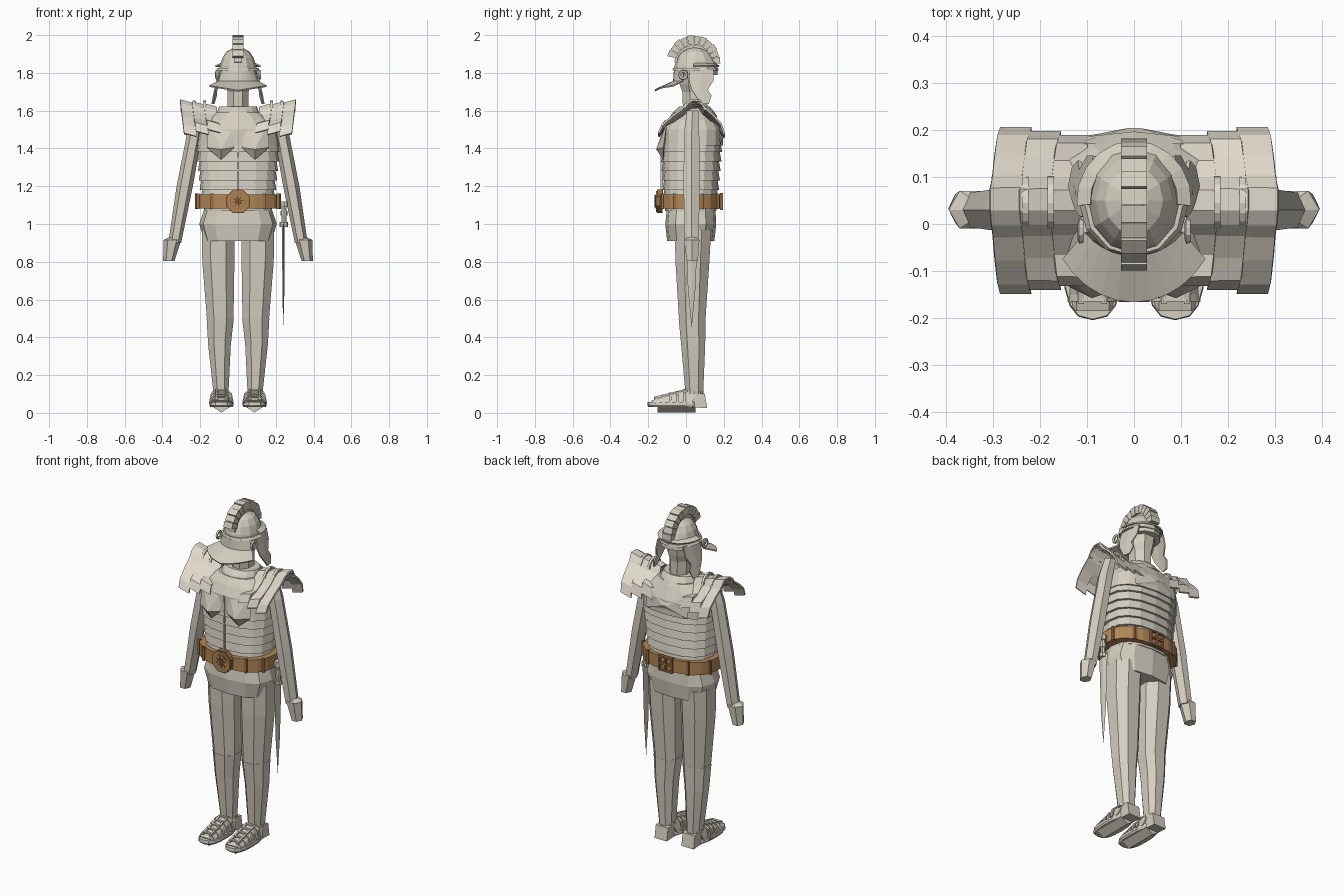
import bpy, bmesh
from math import sin, cos, pi, radians, copysign
from mathutils import Vector

if "Cube" in bpy.data.objects:
    bpy.data.objects.remove(bpy.data.objects["Cube"])


def material(name, rgb):
    mat = bpy.data.materials.new(name)
    mat.use_nodes = True
    color = (*rgb, 1)
    mat.diffuse_color = color
    mat.node_tree.nodes["Principled BSDF"].inputs["Base Color"].default_value = color
    return mat


STONE = material("pale stone", (.66, .62, .53))
LIGHT = material("light stone", (.74, .69, .60))
LEATHER = material("belt leather", (.45, .24, .095))
BROWN = material("brown leather", (.32, .16, .06))
DARK = material("dark leather", (.17, .08, .03))


def finish(name, bm, mat, thick=0):
    bmesh.ops.recalc_face_normals(bm, faces=bm.faces)
    mesh = bpy.data.meshes.new(name)
    bm.to_mesh(mesh)
    bm.free()
    mesh.materials.append(mat)
    obj = bpy.data.objects.new(name, mesh)
    bpy.context.collection.objects.link(obj)
    if thick:
        solid = obj.modifiers.new("thickness", "SOLIDIFY")
        solid.thickness = thick
        solid.offset = 0
    return obj


def skin(name, rows, mat=STONE, closed=False, caps=False, thick=0):
    """Quads between successive rows of points."""
    bm = bmesh.new()
    grid = [[bm.verts.new(p) for p in row] for row in rows]
    count = len(grid[0])
    for low, high in zip(grid, grid[1:]):
        for i in range(count if closed else count - 1):
            j = (i + 1) % count
            bm.faces.new((low[i], low[j], high[j], high[i]))
    if caps:
        bm.faces.new(grid[0])
        bm.faces.new(grid[-1])
    return finish(name, bm, mat, thick)


def hull(name, points, mat=STONE):
    bm = bmesh.new()
    for p in points:
        bm.verts.new(p)
    out = bmesh.ops.convex_hull(bm, input=bm.verts)
    junk = [g for g in out["geom_interior"] + out["geom_unused"] if isinstance(g, bmesh.types.BMVert)]
    bmesh.ops.delete(bm, geom=list(set(junk)), context="VERTS")
    bmesh.ops.dissolve_limit(bm, angle_limit=.01, verts=bm.verts, edges=bm.edges)
    return finish(name, bm, mat)


def box(name, center, size, mat=STONE):
    c = Vector(center)
    return hull(name, [c + Vector((i * size[0], j * size[1], k * size[2])) / 2
                       for i in (-1, 1) for j in (-1, 1) for k in (-1, 1)], mat)


def oval(cx, rx, front, back, z, angle, power=1):
    """Point on a squarish oval spanning front to back."""
    c, s = cos(angle), sin(angle)
    return (cx + rx * copysign(abs(c) ** power, c),
            (front + back) / 2 + (back - front) / 2 * copysign(abs(s) ** power, s), z)


def loft(name, rings, sides, mat=STONE, power=1, turn=0):
    """Rings are (centre x, half width, front y, back y, z)."""
    rows = [[oval(*r, 2 * pi * (i + turn) / sides, power) for i in range(sides)] for r in rings]
    return skin(name, rows, mat, True, True)


# Hips and tunic hem
loft("tunic_hem", [(0, .178, -.10, .15, .91), (0, .205, -.11, .16, 1.0),
                   (0, .175, -.10, .155, 1.09)], 12, power=.75)

# Waist core and overlapping hoops
loft("waist_core", [(0, .18, -.11, .16, 1.07), (0, .20, -.12, .18, 1.45)], 16, power=.8)
for i in range(6):
    z = 1.13 + .05 * i
    w = .192 + .005 * i
    loft("torso_hoop", [(0, w + .006, -.122 - .002 * i, .172 + .004 * i, z),
                        (0, w - .004, -.114 - .002 * i, .162 + .004 * i, z + .055)], 16, power=.8)

# Upper chest and collar
loft("upper_chest", [(0, .222, -.13, .195, 1.415), (0, .205, -.128, .197, 1.50),
                     (0, .18, -.10, .17, 1.55), (0, .12, -.07, .15, 1.59)], 16, power=.8)
loft("collar", [(0, .125, -.08, .165, 1.57), (0, .108, -.06, .145, 1.60),
                (0, .10, -.035, .125, 1.622)], 16)
box("front_seam", (0, -.128, 1.32), (.01, .012, .36))
hull("back_plate", [(s * x, y, z) for s in (-1, 1)
                    for x, y, z in ((.13, .17, 1.54), (.14, .18, 1.42), (.01, .205, 1.47))])

for s in (-1, 1):
    # Chest wedges
    hull("chest_plate", [(s * x, y, z) for x, y, z in (
        (.03, -.12, 1.50), (.16, -.10, 1.54), (.02, -.135, 1.405),
        (.165, -.12, 1.405), (.09, -.158, 1.395), (.09, -.12, 1.34))])

    # Layered shoulder straps, each tipped up at its outer edge
    for k in range(3):
        inner = .105 + .063 * k
        grow = .90 + .05 * k
        drop = .01 * (2 - k)
        profile = [(-.175, 1.47), (-.155, 1.515), (-.105, 1.56), (-.055, 1.595), (-.03, 1.625), (.0, 1.645),
                   (.045, 1.645), (.07, 1.605), (.115, 1.565), (.155, 1.52), (.172, 1.465)]
        rows = [[(s * (inner + w + .12 * (z - 1.57)), .03 + y * grow,
                  z - drop + tip + (.02 * (2 - k) if z < 1.54 else 0))
                 for w, tip in ((0, -.008), (.067, .01))] for y, z in profile]
        skin("shoulder_strap", rows, LIGHT, thick=.01)
    for x in (.17, .225, .29):
        ridge = [[(s * w, .045 + .052 * cos(a), 1.60 + .05 * sin(a)) for w in (x, x + .014)]
                 for a in [pi * i / 8 for i in range(9)]]
        skin("shoulder_ridge", ridge, LIGHT, thick=.008)

    # Arm and hand
    loft("arm", [(s * .335, .034, -.012, .072, .90), (s * .282, .043, -.02, .08, 1.2),
                 (s * .228, .04, -.016, .076, 1.49), (s * .20, .035, 0, .07, 1.60)], 6)
    loft("hand", [(s * .366, .03, -.002, .068, .805), (s * .348, .047, -.016, .077, .915),
                  (s * .335, .03, 0, .06, .93)], 6)

    # Thigh and shin
    loft("thigh", [(s * .094, .075, -.042, .108, .495), (s * .104, .091, -.062, .13, .80),
                   (s * .105, .092, -.066, .14, .97)], 8, turn=.5, power=.85)
    loft("shin", [(s * .09, .042, -.006, .094, .10), (s * .098, .064, -.03, .106, .36),
                  (s * .094, .077, -.044, .109, .50)], 8, turn=.5, power=.85)

    # Sandal: sole, heel, foot, straps
    loft("sandal_sole", [(s * .088, .058, -.195, .06, .03), (s * .088, .064, -.205, .065, .04),
                         (s * .088, .062, -.203, .065, .058)], 16, power=.75)
    hull("sole_tread", [(s * .088 + x, y, z) for y in (-.15, .05)
                        for x, z in ((-.045, .032), (.045, .032), (0, .002))])
    hull("heel", [(s * .088 + x, y, z) for x in (-.04, .04)
                  for y, z in ((.03, .03), (.112, .025), (.10, .10), (.03, .11))])
    hull("foot", [(s * .088 + i * x, y, z) for i in (-1, 1) for x, y, z in (
        (.05, -.17, .05), (.035, -.185, .065), (.055, .03, .05), (.03, -.10, .09),
        (.035, .06, .115), (.03, 0, .12))])
    for k in range(5):
        y = -.165 + .037 * k
        top = .076 + .0095 * k
        half = .05 + .003 * k
        arch = [[(s * .088 + x, y + d, z) for d in (0, .016)]
                for x, z in ((-half, .05), (.01 - half, top - .012), (-.022, top + .008),
                             (.022, top + .008), (half - .01, top - .012), (half, .05))]
        skin("sandal_strap", arch, thick=.008)
    for x in (-.025, .025):
        hull("sandal_lace", [(s * .088 + x + d, y, z) for d in (-.006, .006)
                             for y, z in ((-.17, .07), (-.17, .085), (0, .115), (0, .127))])
    loft("ankle_strap", [(s * .09, .046, -.008, .092, .10), (s * .09, .046, -.008, .092, .116)], 8)

# Belt with loops
BELT = (0, .228, -.143, .187)
loft("belt", [(*BELT, 1.082), (*BELT, 1.157)], 20, LEATHER, power=.8)
for degrees in (18, 60, 120, 162, 205, 238, 302, 335):
    x, y, z = oval(*BELT, 1.12, radians(degrees), .8)
    box("belt_loop", (x, y, z), (.016, .014, .082), BROWN)


def octagon(name, radius, front, back, mat, sides=8, inner=None):
    points = []
    for i in range(sides):
        a = 2 * pi * (i + .5) / sides
        r = inner if inner and i % 2 else radius
        points.append((r * cos(a), r * sin(a)))
    skin(name, [[(x, y, 1.12 + z) for x, z in points] for y in (front, back)], mat, True, True)


# Front buckle with a rosette
octagon("buckle_rim", .068, -.154, -.125, BROWN)
octagon("buckle_plate", .06, -.158, -.13, LEATHER)
octagon("buckle_groove", .045, -.160, -.13, BROWN)
octagon("buckle_center", .04, -.162, -.13, LEATHER)
octagon("buckle_rosette", .034, -.166, -.13, DARK, 16, .014)

# Rear buckle frame
for x in (-.04, 0, .04):
    box("rear_buckle_post", (x, .188, 1.12), (.01, .018, .09), BROWN)
for z in (1.08, 1.12, 1.16):
    box("rear_buckle_bar", (0, .188, z), (.09, .018, .01), BROWN)

# Sword on the left hip
hull("sword_blade", [(.24 + x, .03 + y, z) for x, y, z in (
    (.007, 0, 1.0), (-.007, 0, 1.0), (0, .034, 1.0), (0, -.034, 1.0),
    (.005, 0, .62), (-.005, 0, .62), (0, .02, .66), (0, -.02, .66), (0, 0, .45))])
for name, radius, low, high in (("sword_guard", .022, .985, 1.01), ("sword_grip", .014, 1.0, 1.10),
                                ("sword_knob", .018, 1.045, 1.07), ("sword_pommel", .022, 1.09, 1.12)):
    loft(name, [(.243, radius, .03 - radius, .03 + radius, z) for z in (low, high)], 8)

# Neck and head, turned to the rear
loft("head", [(0, .058, -.02, .12, 1.57), (0, .06, -.025, .12, 1.70),
              (0, .075, -.04, .13, 1.74), (0, .088, -.05, .145, 1.84)], 8, turn=.5)

# Helmet bowl and rims
loft("helmet_bowl", [(0, .105, -.065, .168, 1.79), (0, .095, -.06, .165, 1.84),
                     (0, .082, -.045, .145, 1.88), (0, .062, -.022, .122, 1.912),
                     (0, .03, .015, .085, 1.93)], 12)
loft("helmet_rim", [(0, .118, -.072, .172, 1.812), (0, .107, -.068, .17, 1.826)], 12)
brow = [[(r * cos(a), .05 + (r + .005) * sin(a), z) for r, z in ((.092, 1.848), (.121, 1.836))]
        for a in [radians(-5 + 19 * i) for i in range(11)]]
skin("brow_guard", brow, thick=.008)

# Flared neck guard
arc = [radians(215 + 11 * i) for i in range(11)]
skin("neck_guard", [[(w * cos(a), .05 + d * sin(a), z + lift * abs(cos(a))) for a in arc]
                    for w, d, z, lift in ((.10, .11, 1.815, 0), (.125, .115, 1.755, 0),
                                          (.185, .215, 1.705, .03))], thick=.008)

for s in (-1, 1):
    # Cheek guard, flaring outwards
    edges = (((.02, 1.82), (.145, 1.82)), ((.015, 1.76), (.145, 1.76)), ((.03, 1.71), (.115, 1.72)),
             ((.05, 1.68), (.135, 1.69)), ((.08, 1.635), (.12, 1.63)))
    skin("cheek_guard", [[(s * (.098 + .22 * (1.82 - z) - .2 * max(0, y - .07)), y, z)
                          for y in (a, (a + b) / 2, b)]
                         for (a, z), (b, _) in edges], thick=.008)
    # Ear ring
    ring = [[(s * .114 + r * .3, -.015 + (.02 + r) * cos(a), 1.79 + (.02 + r) * sin(a))
             for r in (-.006, .006)] for a in [2 * pi * i / 10 for i in range(11)]]
    skin("ear_guard", ring, thick=.01)

# Segmented fan crest and its holder
STEPS = 11
for i in range(STEPS):
    a0, a1 = (radians(-4 + 172 * (i + d) / STEPS) for d in (.04, .96))
    radius = .138 if i % 2 else .142
    hull("crest_segment", [(x, .04 + r * cos(a), 1.858 + r * sin(a)) for x in (-.028, .028)
                           for a in (a0, a1) for r in (.092, radius)])
holder = [[(x, .045 + .10 * cos(a), 1.855 + .085 * sin(a)) for x in (-.02, .02)]
          for a in [pi * i / 10 for i in range(11)]]
skin("crest_holder", holder, thick=.015)
